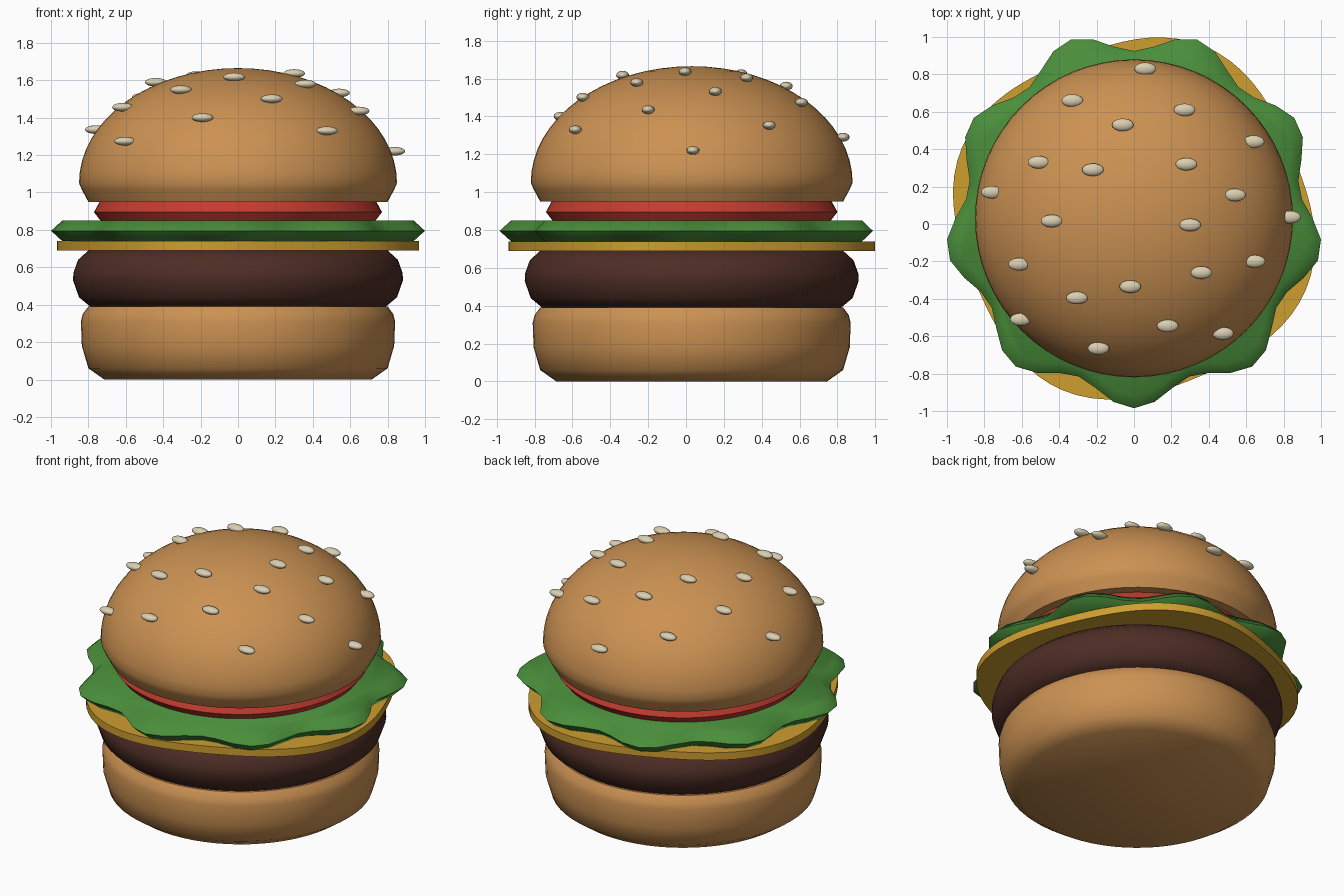
import bpy, bmesh, math

if "Cube" in bpy.data.objects:
    bpy.data.objects.remove(bpy.data.objects["Cube"])

CENTRE_Y = 0.03


def material(name, rgb):
    m = bpy.data.materials.new(name)
    m.diffuse_color = (*rgb, 1)
    m.use_nodes = True
    m.node_tree.nodes["Principled BSDF"].inputs["Base Color"].default_value = m.diffuse_color
    return m


BUN = material("toasted bun", (0.60, 0.285, 0.085))
SEED = material("pale seed", (0.70, 0.62, 0.44))
MEAT = material("brown patty", (0.075, 0.026, 0.018))
CHEESE = material("yellow cheese", (0.62, 0.34, 0.028))
LEAF = material("green lettuce", (0.068, 0.27, 0.043))
TOMATO = material("red tomato", (0.54, 0.045, 0.028))


def layer(name, profile, mat, segments=64, outline=lambda a: 1.0, angle=50):
    """Stack rings of (radius, z) from bottom to top; outline scales them by angle."""
    bm = bmesh.new()
    rings = []
    for r, z in profile:
        if r < 1e-4:
            rings.append([bm.verts.new((0, 0, z))])
            continue
        ring = []
        for i in range(segments):
            a = 2 * math.pi * i / segments - math.pi / 2
            k = r * outline(a)
            ring.append(bm.verts.new((k * math.cos(a), k * math.sin(a), z)))
        rings.append(ring)
    for low, high in zip(rings, rings[1:]):
        for i in range(segments):
            j = (i + 1) % segments
            if len(high) == 1:
                bm.faces.new((low[i], low[j], high[0]))
            else:
                bm.faces.new((low[i], low[j], high[j], high[i]))
    bm.faces.new(rings[0][::-1])
    if len(rings[-1]) > 1:
        bm.faces.new(rings[-1])
    me = bpy.data.meshes.new(name)
    bm.to_mesh(me)
    bm.free()
    me.materials.append(mat)
    ob = bpy.data.objects.new(name, me)
    bpy.context.collection.objects.link(ob)
    ob.location.y = CENTRE_Y
    smooth(ob, angle)
    return ob


def smooth(ob, angle):
    bpy.ops.object.select_all(action='DESELECT')
    ob.select_set(True)
    bpy.context.view_layer.objects.active = ob
    bpy.ops.object.shade_smooth_by_angle(angle=math.radians(angle))


# Bottom bun and patty
layer("bottom_bun", [(0.715, 0), (0.80, 0.06), (0.835, 0.18), (0.84, 0.31),
                     (0.83, 0.35), (0.80, 0.39)], BUN)
layer("patty", [(0.79, 0.39), (0.85, 0.44), (0.882, 0.53), (0.88, 0.57),
                (0.855, 0.64), (0.80, 0.69)], MEAT)

# Cheese slice: a rounded square, turned a little
layer("cheese", [(1, 0.69), (1, 0.74)], CHEESE, 80,
      lambda a: 0.955 + 0.04 * math.cos(4 * (a - math.radians(68))), 30)

# Lettuce leaf with nine waves round the rim
layer("lettuce", [(0.94, 0.74), (1, 0.795), (0.94, 0.85)], LEAF, 56,
      lambda a: 0.955 + 0.06 * math.cos(9 * (a + math.pi / 2)), 50)

# Tomato slice
layer("tomato", [(0.735, 0.85), (0.77, 0.895), (0.74, 0.95)], TOMATO)

# Domed top bun
dome = [(0.85 * math.cos(t), 1.05 + 0.615 * math.sin(t))
        for t in (i * math.pi / 32 for i in range(17))]
layer("top_bun", [(0.80, 0.95), (0.835, 1.015)] + dome, BUN)

# Sesame seeds scattered over the dome
seeds = [(0.06, 0.83), (-0.33, 0.66), (0.27, 0.61), (-0.06, 0.53), (0.64, 0.44),
         (-0.51, 0.33), (-0.22, 0.29), (0.28, 0.32), (-0.76, 0.17), (0.54, 0.155),
         (0.835, 0.037), (-0.44, 0.016), (0.30, -0.005), (-0.615, -0.215),
         (0.645, -0.20), (0.36, -0.26), (-0.02, -0.335), (-0.305, -0.395),
         (-0.605, -0.51), (0.18, -0.545), (0.475, -0.585), (-0.19, -0.665)]
seed_mesh = None
for n, (x, y) in enumerate(seeds):
    r = math.hypot(x, y - CENTRE_Y)
    z = 1.06 + 0.615 * math.sqrt(1 - (r / 0.865) ** 2)
    if seed_mesh is None:
        bpy.ops.mesh.primitive_uv_sphere_add(segments=16, ring_count=10, radius=1)
        ob = bpy.context.object
        seed_mesh = ob.data
        seed_mesh.materials.append(SEED)
        smooth(ob, 60)
    else:
        ob = bpy.data.objects.new("seed", seed_mesh)
        bpy.context.collection.objects.link(ob)
    ob.name = f"seed_{n + 1}"
    ob.location = (x, y, z)
    ob.scale = (0.058, 0.034, 0.023)
